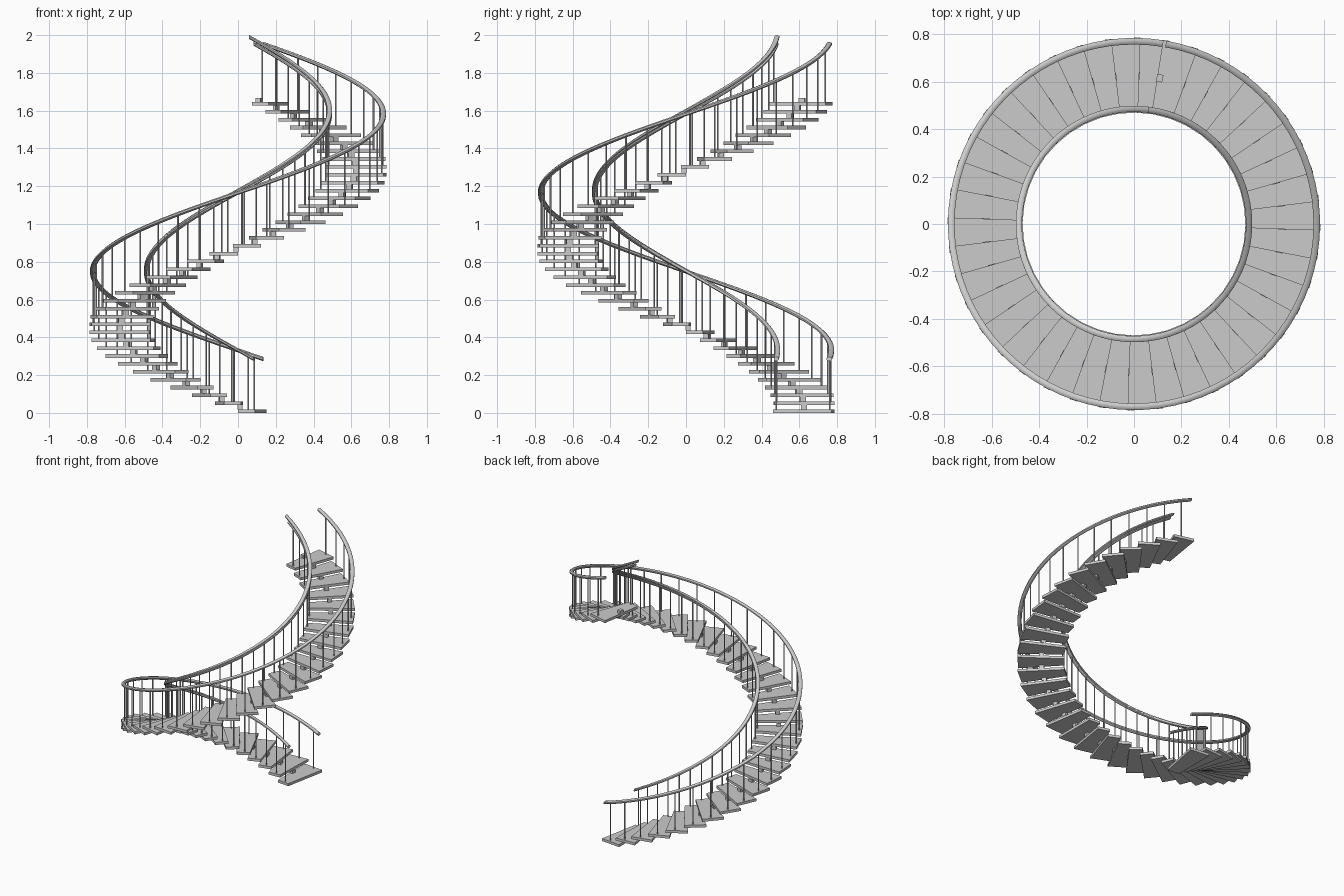
import bpy, bmesh
from math import radians, sin, cos

if "Cube" in bpy.data.objects:
    bpy.data.objects.remove(bpy.data.objects["Cube"])

N = 40                # number of treads, 9 degrees apart
STEP = 9.0
RISE = 0.0417
THICK = 0.019
START = 79.0          # angle of the first tread's leading edge
SPAN = 11.0           # each tread overlaps the next by 2 degrees
R_IN, R_OUT = 0.47, 0.786
RAIL_IN, RAIL_OUT = 0.485, 0.770
PITCH = RISE * N      # rail climb per turn


def polar(r, a, z):
    return (r * cos(radians(a)), r * sin(radians(a)), z)


def prism(bm, points, z0, z1):
    lo = [bm.verts.new((x, y, z0)) for x, y, _ in points]
    hi = [bm.verts.new((x, y, z1)) for x, y, _ in points]
    bm.faces.new(lo[::-1])
    bm.faces.new(hi)
    n = len(lo)
    for i in range(n):
        j = (i + 1) % n
        bm.faces.new((lo[i], lo[j], hi[j], hi[i]))


def finish(bm, name, smooth=False):
    bmesh.ops.recalc_face_normals(bm, faces=bm.faces)
    mesh = bpy.data.meshes.new(name)
    bm.to_mesh(mesh)
    bm.free()
    ob = bpy.data.objects.new(name, mesh)
    bpy.context.collection.objects.link(ob)
    if smooth:
        bpy.context.view_layer.objects.active = ob
        ob.select_set(True)
        bpy.ops.object.shade_smooth_by_angle(angle=radians(40))
        ob.select_set(False)
    return ob


def rail_z(a):
    return 0.285 + PITCH * (a - 80) / 360


# wedge treads
bm = bmesh.new()
for i in range(N):
    a, z = START + i * STEP, i * RISE
    prism(bm, [polar(R_IN, a, 0), polar(R_OUT, a, 0),
               polar(R_OUT, a + SPAN, 0), polar(R_IN, a + SPAN, 0)], z, z + THICK)
finish(bm, "treads")

# spacer blocks joining each tread to the next
bm = bmesh.new()
for i in range(N):
    a, z = START + i * STEP + 10, i * RISE + THICK
    d = 1.2
    prism(bm, [polar(0.608, a - d, 0), polar(0.640, a - d, 0),
               polar(0.640, a + d, 0), polar(0.608, a + d, 0)], z, i * RISE + RISE)
finish(bm, "spacer_blocks")


# balusters, one per tread on each side
def balusters(name, r):
    bm = bmesh.new()
    for i in range(N):
        a = START + 4.5 + i * STEP
        cx, cy, _ = polar(r, a, 0)
        ring = [(cx + 0.0042 * cos(radians(k * 45)), cy + 0.0042 * sin(radians(k * 45)), 0)
                for k in range(8)]
        prism(bm, ring, i * RISE + THICK * 0.5, rail_z(a))
    finish(bm, name, True)


balusters("inner_balusters", 0.481)
balusters("outer_balusters", 0.766)


# helical handrails with a rounded section
def rail(name, r, a0, a1, z0, z1, hw, hh, segs=80):
    bm = bmesh.new()
    rings = []
    for s in range(segs + 1):
        t = s / segs
        a, z = a0 + (a1 - a0) * t, z0 + (z1 - z0) * t
        rings.append([bm.verts.new(polar(r + hw * cos(radians(k * 45 + 22.5)), a,
                                         z + hh * sin(radians(k * 45 + 22.5))))
                      for k in range(8)])
    for p, q in zip(rings, rings[1:]):
        for k in range(8):
            j = (k + 1) % 8
            bm.faces.new((p[k], p[j], q[j], q[k]))
    bm.faces.new(rings[0])
    bm.faces.new(rings[-1][::-1])
    finish(bm, name, True)


rail("outer_handrail", RAIL_OUT, 80, 440, rail_z(80), rail_z(440), 0.015, 0.012)
rail("inner_handrail", RAIL_IN, 80, 440, rail_z(80), rail_z(440), 0.014, 0.010)
rail("inner_upper_handrail", RAIL_IN, 80, 443, rail_z(80), 1.990, 0.014, 0.0108)
